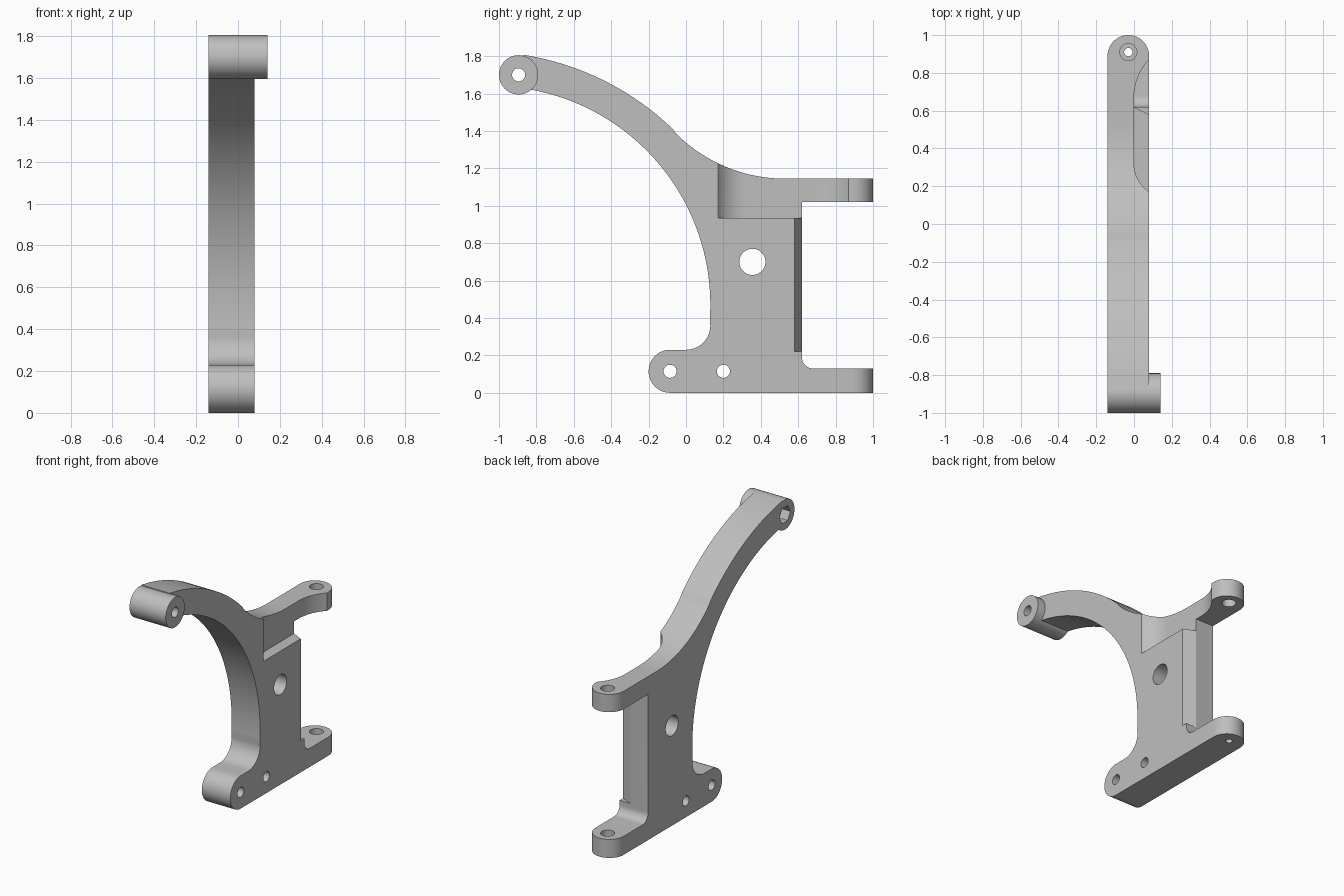
import bpy, bmesh
from math import sin, cos, radians

cube = bpy.data.objects.get("Cube")
if cube:
    bpy.data.objects.remove(cube, do_unlink=True)

grey = bpy.data.materials.new("plain grey")
grey.use_nodes = True
grey.diffuse_color = (0.52, 0.52, 0.52, 1)
grey.node_tree.nodes["Principled BSDF"].inputs["Base Color"].default_value = grey.diffuse_color


def arc(cx, cy, r, start, end, steps=24):
    """Points on a circle from one angle to another, in degrees."""
    angles = [radians(start + (end - start) * i / steps) for i in range(steps + 1)]
    return [(cx + r * cos(a), cy + r * sin(a)) for a in angles]


def circle(cx, cy, r, sides=48):
    return arc(cx, cy, r, 0, 360, sides)[:-1]


def prism(name, outline, axis, low, high):
    """Extrude a (y, z) outline along x, or an (x, y) outline along z."""
    bm = bmesh.new()
    place = (lambda a, b, h: (h, a, b)) if axis == "x" else (lambda a, b, h: (a, b, h))
    bottom = [bm.verts.new(place(a, b, low)) for a, b in outline]
    top = [bm.verts.new(place(a, b, high)) for a, b in outline]
    bm.faces.new(bottom)
    bm.faces.new(top)
    for i in range(len(outline)):
        j = (i + 1) % len(outline)
        bm.faces.new((bottom[i], bottom[j], top[j], top[i]))
    bmesh.ops.recalc_face_normals(bm, faces=bm.faces)
    mesh = bpy.data.meshes.new(name)
    bm.to_mesh(mesh)
    bm.free()
    mesh.materials.append(grey)
    obj = bpy.data.objects.new(name, mesh)
    bpy.context.collection.objects.link(obj)
    return obj


def combine(target, tool, operation):
    """Apply a boolean and discard the tool."""
    tool.hide_render = True
    mod = target.modifiers.new(operation, "BOOLEAN")
    mod.operation, mod.solver, mod.object = operation, "EXACT", tool
    bpy.context.view_layer.objects.active = target
    bpy.ops.object.modifier_apply(modifier=mod.name)
    bpy.data.objects.remove(tool, do_unlink=True)


# Side profile: foot, lower lug, web, upper lug and curved arm
profile = [(1.05, 0), (1.05, 0.13)]
profile += arc(0.68, 0.19, 0.06, 270, 180, 12)
profile += [(0.62, 1.02), (1.05, 1.02), (1.05, 1.145)]
profile += arc(0.53, 1.97, 0.825, 270, 225, 32)
profile += arc(-1.1, 0.34, 1.485, 45, 81, 32)[1:]
profile += [(-0.895, 1.70)]
profile += arc(-1.04, 0.47, 1.17, 80, -4, 56)
profile += arc(0, 0.36, 0.13, 0, -90, 16)
profile += arc(-0.085, 0.115, 0.115, 90, 270, 32)
bracket = prism("bracket", profile, "x", -0.2, 0.2)

# Trim to plate thickness with rounded lug tips
plan = [(-0.14, -1.2), (0.08, -1.2)] + arc(-0.03, 0.89, 0.11, 0, 180, 40)
combine(bracket, prism("plan_trim", plan, "z", -0.1, 2), "INTERSECT")

# Round boss on the end of the arm
combine(bracket, prism("arm_boss", circle(-0.895, 1.70, 0.105, 64), "x", -0.14, 0.14), "UNION")

# Curved-end relief beside the upper lug
relief = [(0.2, 0.17), (0.08, 0.17)]
relief += arc(0.18, 0.32, 0.18, 236, 180, 16)
relief += arc(0.29, 0.67, 0.29, 180, 136.4, 16) + [(0.2, 0.87)]
combine(bracket, prism("relief_cut", relief, "z", 0.935, 1.5), "DIFFERENCE")

# Bevel on the rear edge of the web
bevel = [(0, 0.62), (0.1, 0.57), (0.1, 0.7), (0, 0.7)]
combine(bracket, prism("bevel_cut", bevel, "z", 0.22, 0.95), "DIFFERENCE")

# Cross holes through the plate and arm boss
for y, z, r in [(-0.085, 0.115, 0.035), (0.2, 0.115, 0.035),
                (0.355, 0.70, 0.07), (-0.895, 1.70, 0.035)]:
    combine(bracket, prism("cross_hole", circle(y, z, r), "x", -0.3, 0.3), "DIFFERENCE")

# Nut pocket in the arm boss
combine(bracket, prism("nut_pocket", circle(-0.895, 1.70, 0.06, 6), "x", -0.3, -0.06), "DIFFERENCE")

# Vertical lug holes, the lower one stepped
for r, low, high in [(0.045, 0.9, 1.3), (0.022, -0.1, 0.3), (0.045, 0.06, 0.3)]:
    combine(bracket, prism("lug_hole", circle(-0.03, 0.91, r), "z", low, high), "DIFFERENCE")

bpy.ops.object.select_all(action="DESELECT")
bracket.select_set(True)
bpy.context.view_layer.objects.active = bracket
bpy.ops.object.shade_smooth_by_angle(angle=radians(25))
